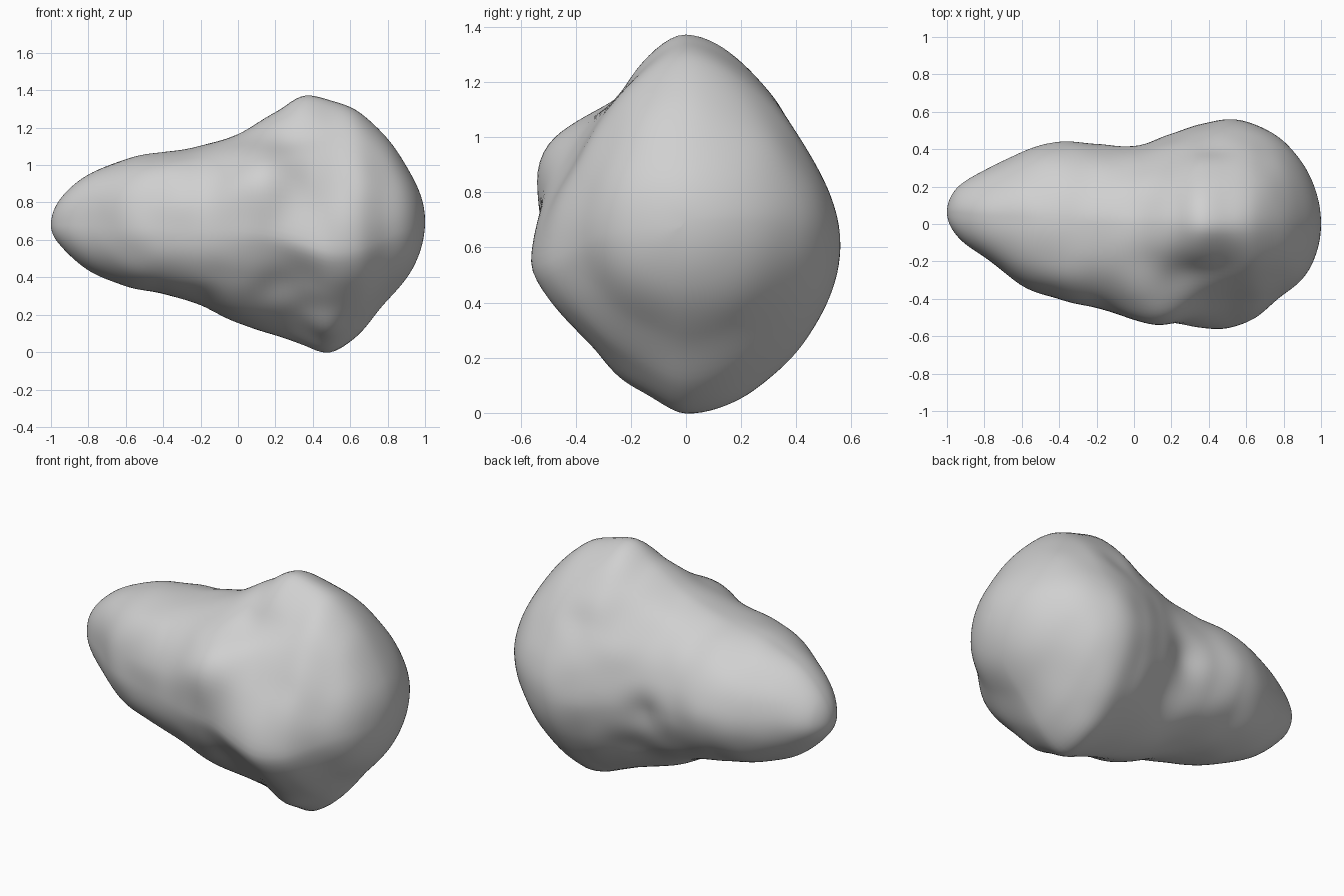
import bpy, bmesh, math
from mathutils import Vector, noise

if "Cube" in bpy.data.objects:
    bpy.data.objects.remove(bpy.data.objects["Cube"])

# Stations along the length: x, top z, bottom z, back y, front y, core y, core z
STATIONS = [
    (-.95, .82, .57, .19, -.06, .065, .68),
    (-.8, .95, .44, .285, -.18, .05, .68),
    (-.6, 1.03, .35, .385, -.33, .04, .67),
    (-.4, 1.07, .31, .44, -.405, .02, .67),
    (-.2, 1.10, .25, .43, -.45, .01, .66),
    (0, 1.165, .155, .435, -.50, 0, .65),
    (.2, 1.285, .085, .48, -.525, 0, .63),
    (.35, 1.37, .035, .53, -.55, 0, .61),
    (.5, 1.34, 0, .56, -.555, 0, .60),
    (.65, 1.285, .10, .53, -.50, 0, .63),
    (.8, 1.14, .28, .44, -.375, 0, .68),
    (.95, .90, .48, .235, -.22, 0, .70),
]
# Surface bumps and hollows: centre, radius, outward amount
BUMPS = [
    ((.14, -.42, .90), .19, .085),
    ((.32, -.20, 1.13), .13, -.03),
    ((.22, -.42, .40), .13, -.015),
    ((.47, -.20, .18), .11, .03),
    ((0, .42, .60), .12, -.035),
    ((.05, .36, .36), .12, -.025),
    ((.35, .36, .34), .14, .02),
    ((.45, .40, 1.02), .11, -.02),
    ((.62, .25, .27), .13, -.02),
]
RINGS, SIDES = 110, 120
SOFT = .012  # softness of the section's corners


def ratios(s):
    """Extents from the core, divided by the rounding of the ends."""
    x, top, low, back, front, cy, cz = s
    k = math.sqrt(1 - x * x)
    return (cy, cz, (top - cz) / k, (cz - low) / k, (back - cy) / k, (cy - front) / k)


XS = [s[0] for s in STATIONS]
ROWS = [ratios(s) for s in STATIONS]


def sample(x):
    """Smooth cubic interpolation of the stations."""
    x = min(max(x, XS[0]), XS[-1])
    i = max(j for j in range(len(XS) - 1) if XS[j] <= x)
    h = XS[i + 1] - XS[i]
    t = (x - XS[i]) / h

    def slope(j, c):
        a, b = max(j - 1, 0), min(j + 1, len(XS) - 1)
        return (ROWS[b][c] - ROWS[a][c]) / (XS[b] - XS[a])

    out = []
    for c in range(6):
        p, q = ROWS[i][c], ROWS[i + 1][c]
        out.append(p * (1 + 2 * t) * (1 - t) ** 2 + q * t * t * (3 - 2 * t)
                   + h * slope(i, c) * t * (1 - t) ** 2 - h * slope(i + 1, c) * t * t * (1 - t))
    return out


def bell(x, centre, width):
    return math.exp(-((x - centre) / width) ** 2)


def section_radius(c, s, power):
    """Superellipse with softened corners and unit reach on each axis."""
    def soft(a):
        return (a * a + SOFT) ** (power / 2)
    return ((soft(1) + soft(0)) / (soft(c) + soft(s))) ** (1 / power)


def surface_point(x, angle):
    """Rounded-diamond section, sharper in the big end than in the narrow one."""
    cy, cz, top, low, back, front = sample(x)
    k = math.sqrt(max(0, 1 - x * x))
    c, s = math.cos(angle), math.sin(angle)
    if c > 0:
        sharp, blunt = (1.55, 1.8) if s > 0 else (1.7, 2)
    else:
        sharp, blunt = (1.3, 2.4) if s > 0 else (1.05, 2.05)
    power = blunt + (sharp - blunt) * bell(x, .42, .42)
    r = section_radius(c, s, power)
    core = Vector((x, cy, cz))
    p = core + Vector((0, r * c * k * (back if c > 0 else front),
                       r * s * k * (top if s > 0 else low)))
    # The front ridge slopes down towards the big end
    if c < 0:
        p.z -= .08 * c * c * bell(x, .65, .3)
    out = (p - core).normalized()
    for centre, radius, amount in BUMPS:
        p = p + out * amount * bell((p - Vector(centre)).length, 0, radius)
    return p + out * .01 * k * noise.noise(p * 5)


# Rock body lofted from pole to pole
bm = bmesh.new()
rings = []
for i in range(1, RINGS):
    x = -math.cos(math.pi * i / RINGS)
    rings.append([bm.verts.new(surface_point(x, math.tau * j / SIDES)) for j in range(SIDES)])
for a, b in zip(rings, rings[1:]):
    for j in range(SIDES):
        n = (j + 1) % SIDES
        bm.faces.new((a[j], a[n], b[n], b[j]))
for ring, x in ((rings[0], -1), (rings[-1], 1)):
    pole = bm.verts.new(surface_point(x, 0))
    for j in range(SIDES):
        bm.faces.new((ring[j], ring[(j + 1) % SIDES], pole))
bmesh.ops.recalc_face_normals(bm, faces=bm.faces)

mesh = bpy.data.meshes.new("asteroid_rock")
bm.to_mesh(mesh)
bm.free()
for f in mesh.polygons:
    f.use_smooth = True
rock = bpy.data.objects.new("asteroid_rock", mesh)
bpy.context.collection.objects.link(rock)

# Plain grey stone
grey = bpy.data.materials.new("stone_grey")
grey.use_nodes = True
colour = (.63, .63, .63, 1)
grey.diffuse_color = colour
grey.node_tree.nodes["Principled BSDF"].inputs["Base Color"].default_value = colour
mesh.materials.append(grey)
